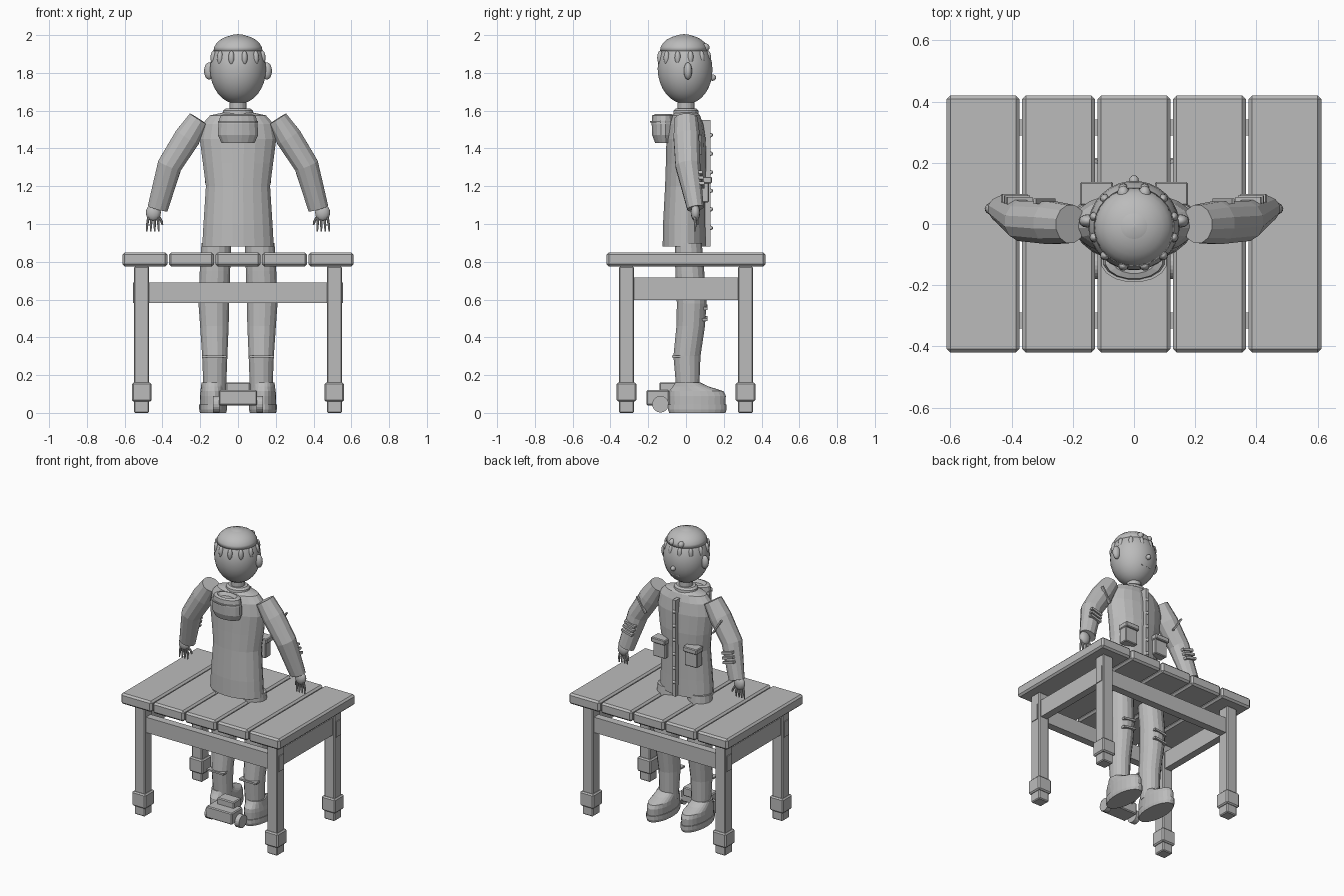
import bpy, bmesh, math
from mathutils import Vector, Matrix

grey = bpy.data.materials.new("plain grey")
grey.diffuse_color = (0.5, 0.5, 0.5, 1)


def finish(name, bm, smooth=False, bevel=0):
    bmesh.ops.recalc_face_normals(bm, faces=bm.faces[:])
    me = bpy.data.meshes.new(name)
    bm.to_mesh(me)
    bm.free()
    me.materials.append(grey)
    for p in me.polygons:
        p.use_smooth = smooth
    ob = bpy.data.objects.new(name, me)
    bpy.context.collection.objects.link(ob)
    if bevel:
        m = ob.modifiers.new("bevel", 'BEVEL')
        m.width, m.segments = bevel, 1
    return ob


def box(name, x, y, z, bevel=0.0, turn=None):
    """Box from (min, max) ranges, optionally turned about its centre."""
    bm = bmesh.new()
    c = Vector(((x[0] + x[1]) / 2, (y[0] + y[1]) / 2, (z[0] + z[1]) / 2))
    size = Matrix.Diagonal((abs(x[1] - x[0]), abs(y[1] - y[0]), abs(z[1] - z[0]), 1))
    bmesh.ops.create_cube(bm, size=1, matrix=Matrix.Translation(c) @ (turn or Matrix()) @ size)
    return finish(name, bm, bevel=bevel)


def ball(name, c, r, segs=12, rings=8, turn=None):
    bm = bmesh.new()
    bmesh.ops.create_uvsphere(bm, u_segments=segs, v_segments=rings, radius=1,
                              matrix=Matrix.Translation(c) @ (turn or Matrix()) @ Matrix.Diagonal((*r, 1)))
    return finish(name, bm, smooth=True)


def loft(name, rings, n=16, flat=True, smooth=False):
    """Skin rings (x, y, z, rx, ry); level rings, or square to the path."""
    bm = bmesh.new()
    pts = [Vector(r[:3]) for r in rings]
    loops = []
    for i, r in enumerate(rings):
        u, v = Vector((1, 0, 0)), Vector((0, 1, 0))
        if not flat:
            t = (pts[min(i + 1, len(pts) - 1)] - pts[max(i - 1, 0)]).normalized()
            u = v.cross(t).normalized()
            v = t.cross(u)
        angles = [2 * math.pi * (k + 0.5) / n for k in range(n)]
        loops.append([bm.verts.new(pts[i] + u * r[3] * math.cos(a) + v * r[4] * math.sin(a)) for a in angles])
    for a, b in zip(loops, loops[1:]):
        for k in range(n):
            bm.faces.new((a[k], a[(k + 1) % n], b[(k + 1) % n], b[k]))
    bm.faces.new(loops[0])
    bm.faces.new(loops[-1])
    return finish(name, bm, smooth)


# --- Table ---
for i in range(5):
    cx = (i - 2) * 0.2465
    box("table_slat", (cx - 0.119, cx + 0.119), (-0.42, 0.42), (0.775, 0.85), bevel=0.012)
for sx in (-1, 1):
    for sy in (-1, 1):
        cx, cy = sx * 0.51, sy * 0.315
        box("table_leg", (cx - 0.04, cx + 0.04), (cy - 0.04, cy + 0.04), (0, 0.775), 0.006)
        box("leg_block", (cx - 0.052, cx + 0.052), (cy - 0.052, cy + 0.052), (0.06, 0.16), 0.008)
    box("side_rail", (sx * 0.51 - 0.025, sx * 0.51 + 0.025), (-0.315, 0.315), (0.598, 0.718))
    box("long_rail", (-0.555, 0.555), (sx * 0.315 - 0.026, sx * 0.315 + 0.026), (0.583, 0.69))

# --- Coat, collar and neck ---
loft("coat", [(0, -0.01, 0.88, 0.192, 0.115), (0, -0.01, 1.0, 0.185, 0.113), (0, -0.005, 1.2, 0.172, 0.107),
              (0, 0, 1.32, 0.188, 0.108), (0, 0, 1.45, 0.205, 0.105), (0, 0, 1.53, 0.19, 0.092),
              (0, 0, 1.575, 0.15, 0.075), (0, 0, 1.59, 0.08, 0.06)], n=20)
loft("collar", [(0, 0, 1.565, 0.085, 0.07), (0, 0, 1.6, 0.08, 0.066), (0, 0, 1.612, 0.065, 0.055)], n=20)
loft("neck", [(0, 0, 1.58, 0.045, 0.045), (0, 0, 1.67, 0.045, 0.045)], n=16)
box("coat_placket", (-0.012, 0.012), (0.085, 0.13), (0.88, 1.55))
for k in range(6):
    ball("coat_button", (0, 0.132, 0.98 + k * 0.098), (0.011, 0.011, 0.011), 8, 6)

# --- Hood hanging over the back of the coat ---
loft("hood", [(0, -0.115, 1.43, 0.09, 0.05), (0, -0.12, 1.47, 0.108, 0.06), (0, -0.12, 1.53, 0.106, 0.063),
              (0, -0.12, 1.575, 0.095, 0.06), (0, -0.12, 1.582, 0.07, 0.042), (0, -0.12, 1.56, 0.05, 0.03)])
loft("hood_band", [(0, -0.125, 1.538, 0.108, 0.066), (0, -0.125, 1.546, 0.108, 0.066)])

# --- Head and cap ---
loft("head", [(0, -0.01 + 0.01 * (1 - t), 1.82 - math.cos(math.pi * t) * 0.185,
               0.147 * math.sin(math.pi * t) + 0.002, 0.144 * math.sin(math.pi * t) + 0.002)
              for t in [k / 16 for k in range(17)]], n=28, smooth=True)
loft("cap", [(0, -0.01, 1.915 + 0.087 * math.sin(a), 0.130 * math.cos(a) + 0.001, 0.128 * math.cos(a) + 0.001)
             for a in [math.pi / 2 * k / 6 for k in range(7)]], n=28, smooth=True)
for k in range(12):
    a = math.radians(15 + 30 * k)
    ball("hair_lock", (0.134 * math.cos(a), -0.01 + 0.131 * math.sin(a), 1.88), (0.016, 0.016, 0.038))
for s in (-1, 1):
    ball("ear", (s * 0.152, 0.01, 1.81), (0.028, 0.022, 0.046))
    ball("fringe", (s * 0.035, 0.1, 1.935), (0.02, 0.025, 0.022))
    ball("eye", (s * 0.05, 0.116, 1.83), (0.014, 0.01, 0.014))
ball("nose", (0, 0.14, 1.775), (0.016, 0.02, 0.017))
box("mouth", (-0.035, 0.035), (0.108, 0.118), (1.717, 1.723))

for s in (-1, 1):
    # --- Pockets ---
    px = s * 0.122
    box("pocket", (px - 0.048, px + 0.048), (0.06, 0.122), (1.115, 1.235), 0.005)
    box("pocket_flap", (px - 0.054, px + 0.054), (0.06, 0.137), (1.215, 1.25), 0.005)

    # --- Arm ---
    shoulder, elbow, wrist = (Vector((s * 0.207, 0, 1.555)), Vector((s * 0.362, 0.01, 1.31)),
                              Vector((s * 0.425, 0.05, 1.083)))
    mid = shoulder.lerp(elbow, 0.4)
    loft("sleeve", [(*shoulder, 0.058, 0.064), (*mid, 0.072, 0.072), (*elbow, 0.067, 0.068),
                    (*wrist, 0.056, 0.045)], n=12, flat=False)
    lean_up = Matrix.Rotation(s * -math.atan2(0.155, -0.245) , 4, 'Y')
    c = shoulder.lerp(elbow, 0.55)
    box("sleeve_seam", (c.x - 0.005, c.x + 0.005), (c.y + 0.06, c.y + 0.078), (c.z - 0.06, c.z + 0.06),
        turn=lean_up)
    lean_low = Matrix.Rotation(s * -math.atan2(0.063, 0.227), 4, 'Y')
    for k in range(3):
        c = elbow.lerp(wrist, 0.2 + 0.13 * k)
        box("sleeve_stripe", (c.x - 0.042, c.x + 0.042), (c.y + 0.04, c.y + 0.07),
            (c.z - 0.008, c.z + 0.008), turn=lean_low)

    # --- Hand ---
    ball("palm", (s * 0.448, 0.05, 1.06), (0.04, 0.025, 0.045))
    for k in range(4):
        fx = 0.425 + 0.016 * k
        loft("finger", [(s * fx, 0.045, 1.04, 0.008, 0.008), (s * (fx + 0.004 * (k - 1)), 0.05, 0.995, 0.007, 0.007),
                        (s * (fx + 0.005 * (k - 1)), 0.045, 0.96, 0.004, 0.004)], n=8)
    loft("thumb", [(s * 0.425, 0.05, 1.05, 0.009, 0.009), (s * 0.405, 0.06, 1.015, 0.008, 0.008),
                   (s * 0.4, 0.062, 0.995, 0.005, 0.005)], n=8)

    # --- Leg ---
    loft("trouser_leg", [(s * 0.123, 0.01, 0.1, 0.06, 0.06), (s * 0.123, 0.005, 0.3, 0.068, 0.073),
                         (s * 0.125, 0.025, 0.46, 0.077, 0.077), (s * 0.128, 0.03, 0.58, 0.083, 0.08),
                         (s * 0.122, 0.02, 0.75, 0.082, 0.078), (s * 0.115, 0.012, 0.9, 0.08, 0.073)])
    box("calf_strap", (s * 0.06, s * 0.19), (-0.075, -0.03), (0.292, 0.304))
    for z in (0.5, 0.56):
        box("knee_stripe", (s * 0.08, s * 0.175), (0.08, 0.115), (z - 0.007, z + 0.007),
            turn=Matrix.Rotation(s * 0.15, 4, 'Y'))

    # --- Boot ---
    bx = s * 0.132
    loft("boot_sole", [(bx, 0.06, 0, 0.07, 0.15), (bx, 0.06, 0.018, 0.074, 0.157),
                       (bx, 0.06, 0.045, 0.074, 0.157)], n=24)
    loft("boot_upper", [(bx, 0.06, 0.045, 0.07, 0.15), (bx, 0.06, 0.09, 0.071, 0.152),
                        (bx, 0.055, 0.115, 0.068, 0.145), (bx, 0.025, 0.14, 0.064, 0.095),
                        (bx, 0.01, 0.16, 0.062, 0.068)], n=24)

    # --- Wheel of the small cart between the feet ---
    bm = bmesh.new()
    bmesh.ops.create_cone(bm, cap_ends=True, segments=20, radius1=0.044, radius2=0.044, depth=0.035,
                          matrix=Matrix.Translation((s * 0.115, -0.135, 0.046)) @ Matrix.Rotation(math.pi / 2, 4, 'Y'))
    finish("cart_wheel", bm)

# --- Small cart body ---
box("cart_body", (-0.1, 0.1), (-0.21, -0.09), (0.04, 0.12), 0.006)
box("cart_top", (-0.065, 0.065), (-0.14, -0.055), (0.1, 0.162), 0.006)
